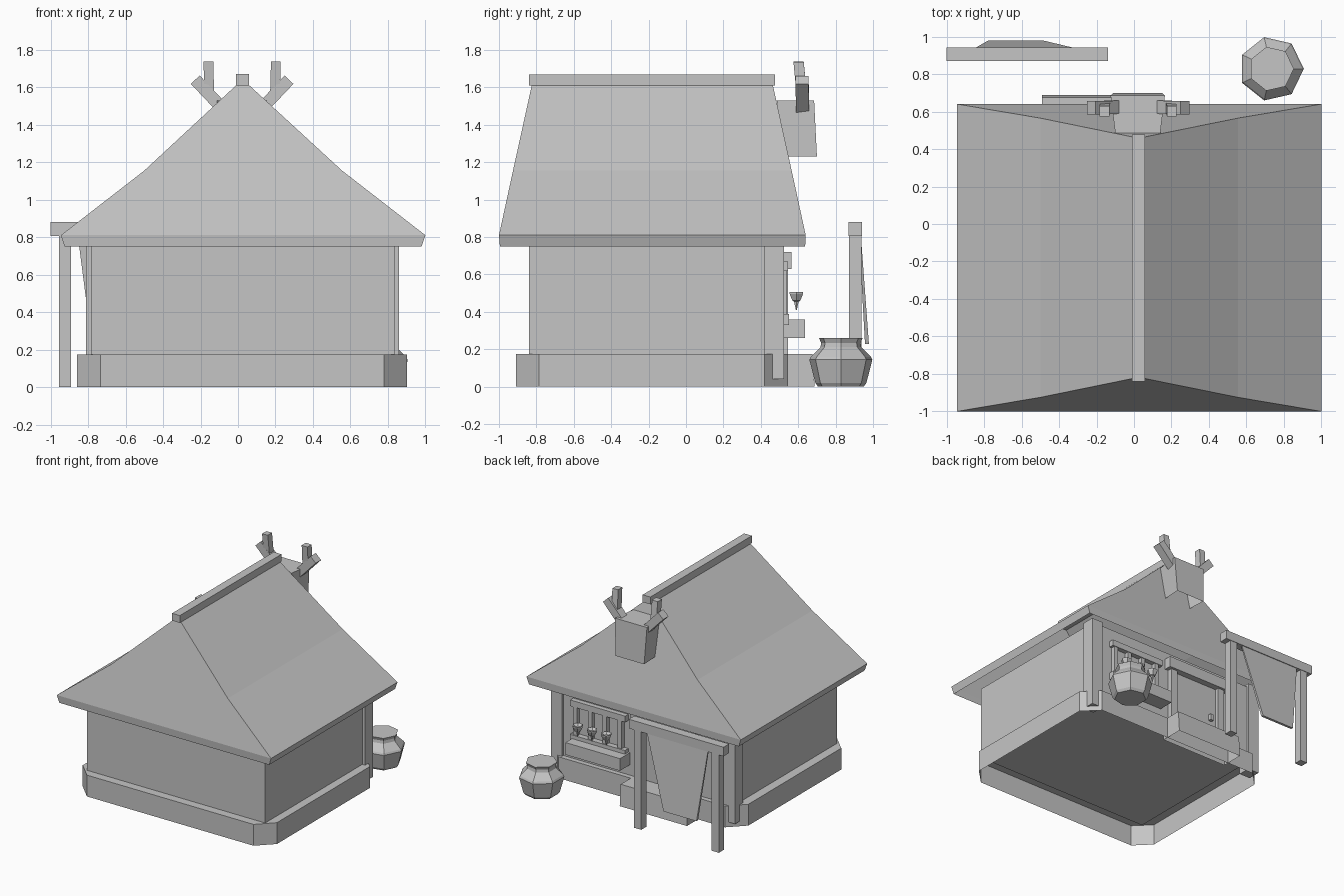
import bpy, bmesh, math
from mathutils import Vector

cube = bpy.data.objects.get("Cube")
if cube:
    bpy.data.objects.remove(cube, do_unlink=True)

grey = bpy.data.materials.new("plain_grey")
grey.use_nodes = True
grey.diffuse_color = (0.56, 0.56, 0.56, 1)
grey.node_tree.nodes["Principled BSDF"].inputs["Base Color"].default_value = grey.diffuse_color


def skin(name, rings, bottom=True):
    """Join closed rings of points, lowest first, into one solid or open-bottomed shell."""
    bm = bmesh.new()
    loops = [[bm.verts.new(p) for p in ring] for ring in rings]
    n = len(loops[0])
    for a, b in zip(loops, loops[1:]):
        for i in range(n):
            j = (i + 1) % n
            bm.faces.new((a[i], a[j], b[j], b[i]))
    floor = bm.faces.new(loops[0][::-1])
    bm.faces.new(loops[-1])
    bmesh.ops.recalc_face_normals(bm, faces=bm.faces)
    if not bottom:
        bm.faces.remove(floor)
    mesh = bpy.data.meshes.new(name)
    bm.to_mesh(mesh)
    bm.free()
    mesh.materials.append(grey)
    obj = bpy.data.objects.new(name, mesh)
    bpy.context.collection.objects.link(obj)
    return obj


def rect(x0, x1, y0, y1, z):
    return [(x0, y0, z), (x1, y0, z), (x1, y1, z), (x0, y1, z)]


def box(name, x0, x1, y0, y1, z0, z1):
    return skin(name, [rect(x0, x1, y0, y1, z0), rect(x0, x1, y0, y1, z1)])


def beam(name, start, end, width, depth):
    """Square bar between two points, its depth lying along y."""
    a, b = Vector(start), Vector(end)
    d = (b - a).normalized()
    side = d.cross(Vector((0, 1, 0))).normalized() * width / 2
    front = Vector((0, depth / 2, 0))
    return skin(name, [[p + side + front, p - side + front, p - side - front, p + side - front]
                       for p in (a, b)])


def turned(name, x, y, profile, sides):
    """Faceted round vessel from (radius, height) pairs."""
    angles = [math.tau * i / sides for i in range(sides)]
    return skin(name, [[(x + r * math.cos(t), y + r * math.sin(t), z) for t in angles]
                       for r, z in profile])


# Hollow stone base with chamfered corners
def octagon(x0, x1, y0, y1, c, z):
    return [(x0 + c, y0, z), (x1 - c, y0, z), (x1, y0 + c, z), (x1, y1 - c, z),
            (x1 - c, y1, z), (x0 + c, y1, z), (x0, y1 - c, z), (x0, y0 + c, z)]


skin("base", [octagon(-0.86, 0.903, -0.91, 0.545, 0.125, z) for z in (0, 0.175)], bottom=False)

# Walls and rear corner posts
box("walls", -0.785, 0.835, -0.84, 0.505, 0.168, 0.78)
for side, x in (("left", 0.76), ("right", -0.812)):
    box(side + "_corner_post", x, x + 0.1, 0.42, 0.525, 0.04, 0.8)

# Bent hip roof, hollow underneath, and ridge
skin("roof", [rect(-0.925, 0.98, -0.995, 0.637, 0.75),
              rect(-0.945, 1.0, -1.0, 0.64, 0.81),
              rect(-0.5, 0.555, -0.925, 0.565, 1.155),
              rect(-0.01, 0.06, -0.825, 0.465, 1.61)], bottom=False)
box("ridge_beam", -0.01, 0.06, -0.84, 0.477, 1.61, 1.67)


# Hollow rear gable block with a pair of forked horns
def wedge(inner, outer, y0, y1, z):
    c = 0.02
    return [(c - inner, y0, z), (c + inner, y0, z), (c + outer, y1, z), (c - outer, y1, z)]


skin("gable_block", [wedge(0.12, 0.13, 0.52, 0.70, 1.23),
                     wedge(0.12, 0.145, 0.485, 0.685, 1.53)], bottom=False)
for side, s in (("left", 1), ("right", -1)):
    def at(x, y, z):
        return (0.022 + s * x, y, z)
    beam(side + "_horn", at(0.075, 0.625, 1.455), at(0.25, 0.62, 1.64), 0.065, 0.07)
    beam(side + "_horn_tip", at(0.175, 0.62, 1.55), at(0.18, 0.602, 1.737), 0.052, 0.055)

# Doorway with step
skin("door_step", [rect(-0.49, 0.12, 0.5, 0.688, 0), rect(-0.49, 0.12, 0.5, 0.676, 0.175)],
     bottom=False)
box("door_panel", -0.4, 0.03, 0.5, 0.512, 0.17, 0.64)
box("door_lintel", -0.48, 0.11, 0.5, 0.565, 0.63, 0.72)
for side, x in (("left", 0.02), ("right", -0.45)):
    box(side + "_door_post", x, x + 0.06, 0.5, 0.545, 0.17, 0.64)
box("door_handle", -0.35, -0.32, 0.5, 0.54, 0.33, 0.38)

# Rack with hanging cups above a shelf
box("shelf", 0.155, 0.65, 0.5, 0.635, 0.26, 0.36)
box("rack_top", 0.17, 0.67, 0.5, 0.545, 0.62, 0.67)
box("rack_sill", 0.17, 0.67, 0.5, 0.55, 0.33, 0.39)
for i in range(4):
    x = 0.63 - i * 0.135
    box(f"rack_bar_{i}", x - 0.018, x + 0.018, 0.5, 0.54, 0.37, 0.64)
for i in range(3):
    x = 0.57 - i * 0.13
    turned(f"cup_{i}", x, 0.59, [(0.003, 0.41), (0.014, 0.455), (0.024, 0.46),
                                 (0.042, 0.497), (0.042, 0.507), (0.02, 0.49)], 6)

# Free-standing gate with a hanging cloth
box("gate_beam", -1.0, -0.14, 0.87, 0.942, 0.805, 0.88)
for side, x in (("left", -0.25), ("right", -0.955)):
    box(side + "_gate_post", x, x + 0.065, 0.872, 0.938, 0, 0.81)
skin("gate_cloth", [rect(-0.78, -0.48, 0.957, 0.978, 0.228),
                    rect(-0.855, -0.3, 0.925, 0.935, 0.81)])

# Faceted jar
turned("jar", 0.733, 0.828, [(0.125, 0), (0.14, 0.02), (0.173, 0.145), (0.165, 0.16),
                             (0.112, 0.212), (0.108, 0.235), (0.12, 0.26)], 7)
